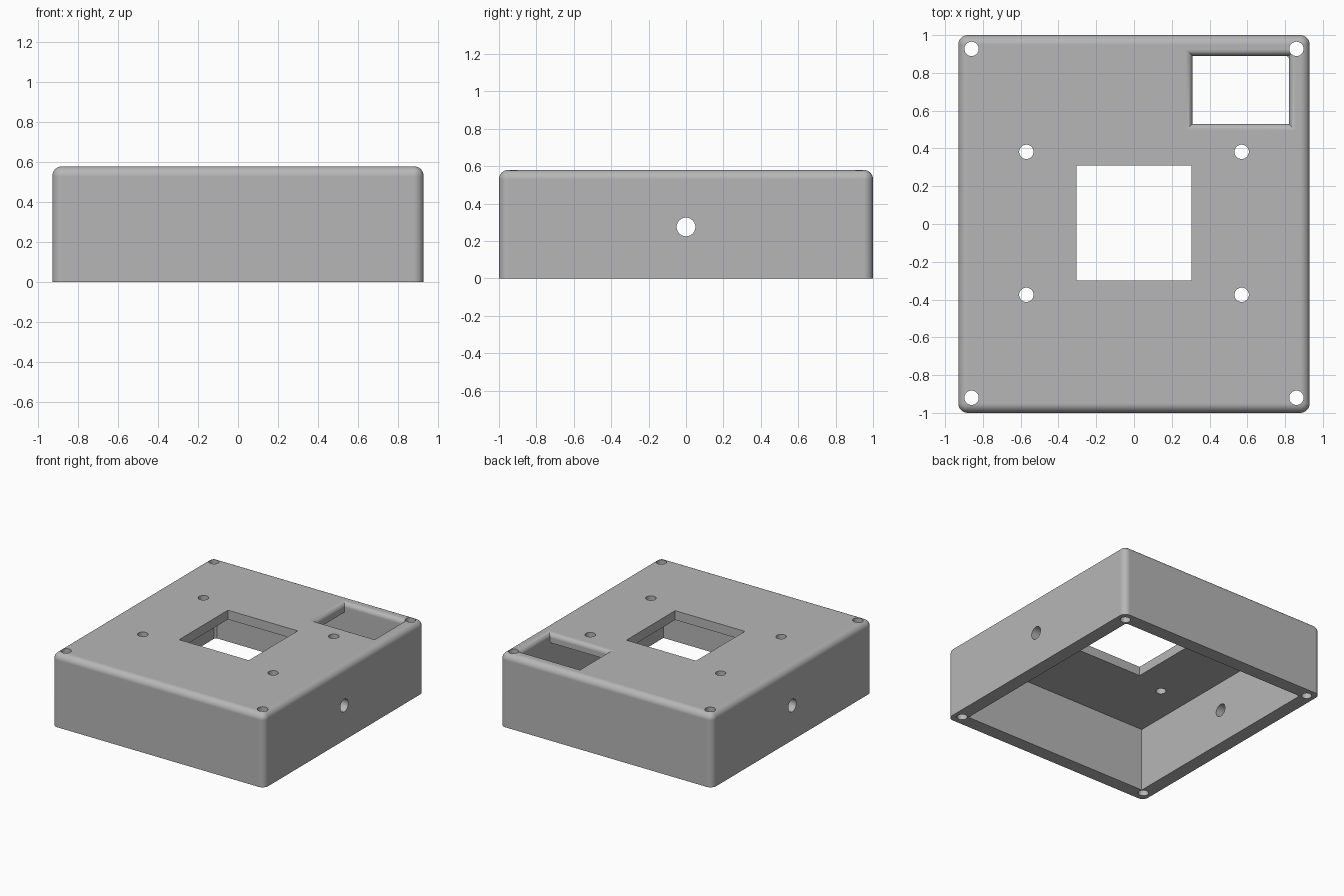
import bpy
import bmesh
from math import sin, cos, pi, radians

if "Cube" in bpy.data.objects:
    bpy.data.objects.remove(bpy.data.objects["Cube"])

HALF_X, HALF_Y, TOP = 0.93, 1.0, 0.58
WALL, CEILING = 0.108, 0.507
FILLET = 0.05
SCREW_R = 0.038

grey = bpy.data.materials.new("plain grey")
grey.use_nodes = True
grey.diffuse_color = (0.47, 0.47, 0.47, 1)
grey.node_tree.nodes["Principled BSDF"].inputs["Base Color"].default_value = grey.diffuse_color


def finish(name, bm):
    bmesh.ops.recalc_face_normals(bm, faces=bm.faces)
    mesh = bpy.data.meshes.new(name)
    bm.to_mesh(mesh)
    bm.free()
    mesh.materials.append(grey)
    obj = bpy.data.objects.new(name, mesh)
    bpy.context.collection.objects.link(obj)
    return obj


def loft(name, rects):
    """Stack of rectangles (x0, x1, y0, y1, z) joined into a solid."""
    bm = bmesh.new()
    rings = [[bm.verts.new(p) for p in
              ((x0, y0, z), (x1, y0, z), (x1, y1, z), (x0, y1, z))]
             for x0, x1, y0, y1, z in rects]
    for low, high in zip(rings, rings[1:]):
        for i in range(4):
            j = (i + 1) % 4
            bm.faces.new((low[i], low[j], high[j], high[i]))
    bm.faces.new(rings[0][::-1])
    bm.faces.new(rings[-1])
    return finish(name, bm)


def box(name, x0, x1, y0, y1, z0, z1):
    return loft(name, [(x0, x1, y0, y1, z0), (x0, x1, y0, y1, z1)])


def cylinder(name, x, y, z, radius, depth, along_x=False):
    bm = bmesh.new()
    bmesh.ops.create_cone(bm, cap_ends=True, segments=40,
                          radius1=radius, radius2=radius, depth=depth)
    obj = finish(name, bm)
    obj.location = (x, y, z)
    if along_x:
        obj.rotation_euler.y = pi / 2
    return obj


def cut(target, cutter):
    """Subtract the cutter and discard it."""
    cutter.hide_render = True
    mod = target.modifiers.new("cut", 'BOOLEAN')
    mod.operation, mod.solver, mod.object = 'DIFFERENCE', 'EXACT', cutter
    bpy.context.view_layer.objects.active = target
    bpy.ops.object.modifier_apply(modifier=mod.name)
    bpy.data.objects.remove(cutter)


# Outer shell: every edge rounded except those around the open base
shell = box("enclosure_shell", -HALF_X, HALF_X, -HALF_Y, HALF_Y, 0, TOP)
bm = bmesh.new()
bm.from_mesh(shell.data)
edges = [e for e in bm.edges if max(v.co.z for v in e.verts) > 0.1]
bmesh.ops.bevel(bm, geom=edges, offset=FILLET, segments=8, profile=0.5,
                affect='EDGES')
bm.to_mesh(shell.data)
bm.free()

# Inner cavity, leaving round screw bosses in the two back corners
ix, iy = HALF_X - WALL, HALF_Y - WALL
cavity = box("cavity_cutter", -ix, ix, -iy, iy, -0.2, CEILING)
for side in (-1, 1):
    cut(cavity, cylinder("boss_cutter", side * 0.86, 0.925, 0.2, 0.062, 1.4))
cut(shell, cavity)

# Square opening in the middle of the lid
cut(shell, box("opening_cutter", -0.305, 0.305, -0.3, 0.31, 0.4, 0.8))

# Rectangular window with rounded upper rim
x0, x1, y0, y1, r = 0.31, 0.82, 0.53, 0.89, 0.035
levels = [(0, 0.45)]
for i in range(9):
    a = i / 8 * pi / 2
    levels.append((r * (1 - cos(a)), TOP - r + r * sin(a)))
levels.append((r, TOP + 0.1))
cut(shell, loft("window_cutter",
                [(x0 - d, x1 + d, y0 - d, y1 + d, z) for d, z in levels]))

# Corner screw holes, lid screw holes and the cable holes through both sides
for side in (-1, 1):
    for x, y in ((0.86, 0.927), (0.86, -0.92), (0.57, 0.382), (0.57, -0.375)):
        cut(shell, cylinder("screw_cutter", side * x, y, 0.3, SCREW_R, 1.2))
    cut(shell, cylinder("cable_cutter", side * HALF_X, 0, 0.275, 0.05, 0.5, True))

# Smooth fillets with crisp edges
bpy.ops.object.select_all(action='DESELECT')
shell.select_set(True)
bpy.context.view_layer.objects.active = shell
bpy.ops.object.shade_smooth_by_angle(angle=radians(30))
weighted = shell.modifiers.new("even_shading", 'WEIGHTED_NORMAL')
weighted.keep_sharp = True
